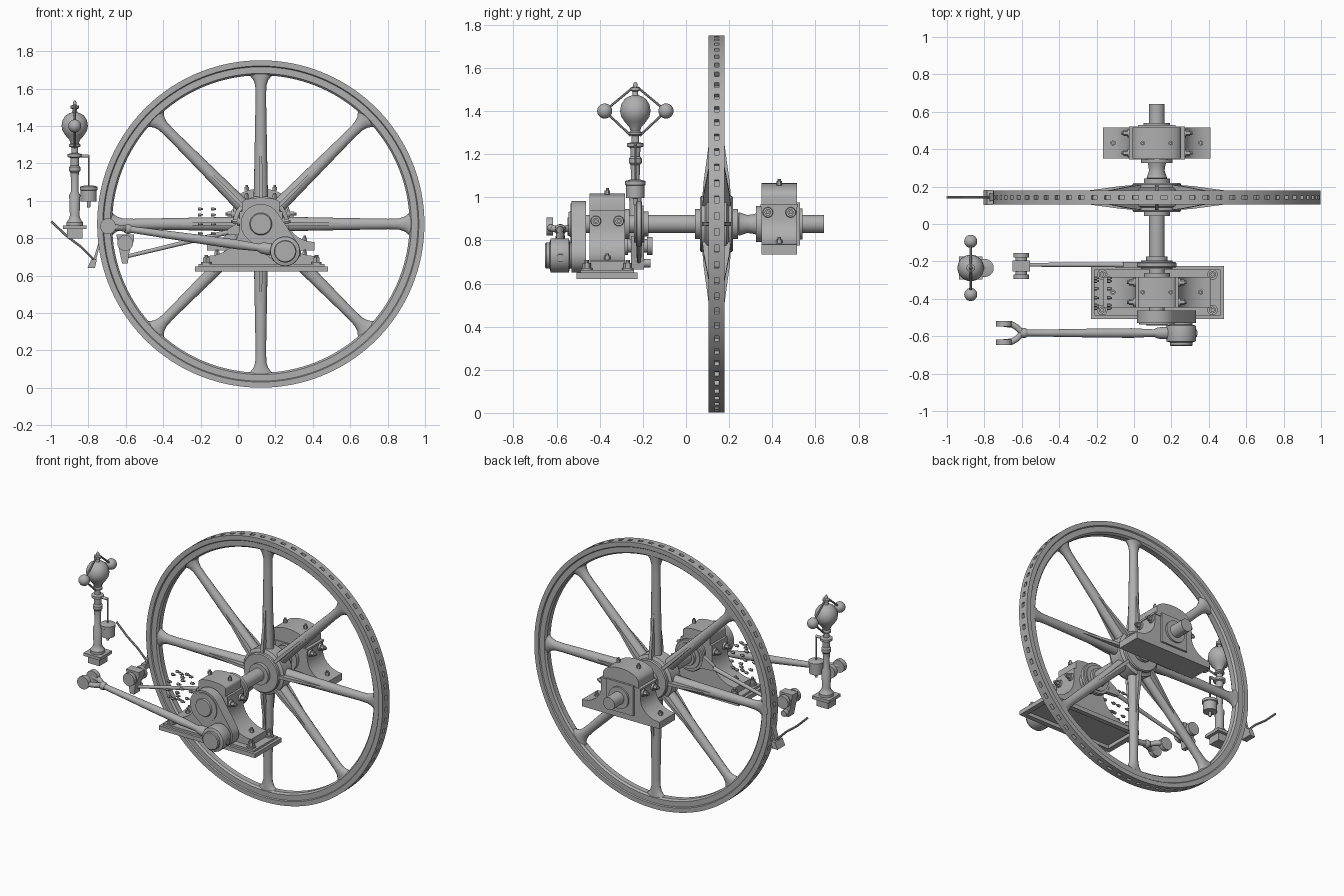
import bpy, bmesh
from math import sin, cos, pi, radians
from mathutils import Vector, Matrix
from mathutils.geometry import convex_hull_2d

cube = bpy.data.objects.get("Cube")
if cube:
    bpy.data.objects.remove(cube)

iron = bpy.data.materials.new("cast_iron_grey")
iron.use_nodes = True
GREY = (0.43, 0.43, 0.43, 1)
iron.diffuse_color = GREY
iron.node_tree.nodes["Principled BSDF"].inputs["Base Color"].default_value = GREY

X, Y, Z = Vector((1, 0, 0)), Vector((0, 1, 0)), Vector((0, 0, 1))
CX, CZ = 0.122, 0.876          # crankshaft axis
WY = 0.142                     # wheel plane


def finish(name, bm):
    bmesh.ops.recalc_face_normals(bm, faces=bm.faces)
    me = bpy.data.meshes.new(name)
    bm.to_mesh(me)
    bm.free()
    me.polygons.foreach_set("use_smooth", [True] * len(me.polygons))
    me.set_sharp_from_angle(angle=radians(35))
    me.materials.append(iron)
    ob = bpy.data.objects.new(name, me)
    bpy.context.collection.objects.link(ob)
    return ob


def loft(bm, rings, closed=False):
    """Skin a list of equal-length vertex rings."""
    n = len(rings[0])
    pairs = list(zip(rings, rings[1:])) + ([(rings[-1], rings[0])] if closed else [])
    for a, b in pairs:
        for i in range(n):
            j = (i + 1) % n
            bm.faces.new((a[i], a[j], b[j], b[i]))
    if not closed:
        bm.faces.new(rings[0])
        bm.faces.new(rings[-1])


def lathe(name, prof, at, axis=Z, n=32, closed=False):
    """Turn (radius, height) pairs round an axis through a point."""
    rot = Z.rotation_difference(axis).to_matrix()
    bm = bmesh.new()
    rings = [[bm.verts.new(Vector(at) + rot @ Vector((r * cos(2 * pi * (i + .5) / n),
              r * sin(2 * pi * (i + .5) / n), h))) for i in range(n)] for r, h in prof]
    loft(bm, rings, closed)
    return finish(name, bm)


def rod(name, p, q, r, r2=None, n=16):
    p, q = Vector(p), Vector(q)
    return lathe(name, [(r, 0), (r if r2 is None else r2, (q - p).length)], p, (q - p).normalized(), n)


def prism(name, pts, y0, y1):
    """Extrude an x-z outline along y."""
    bm = bmesh.new()
    loft(bm, [[bm.verts.new((x, y, z)) for x, z in pts] for y in (y0, y1)])
    return finish(name, bm)


def web(name, circles, y0, y1):
    """Plate wrapped round circles given as (x, z, radius)."""
    pts = [Vector((x + r * cos(pi * i / 20), z + r * sin(pi * i / 20)))
           for x, z, r in circles for i in range(40)]
    return prism(name, [tuple(pts[i]) for i in convex_hull_2d(pts)], y0, y1)


def box(name, lo, hi):
    (x0, y0, z0), (x1, y1, z1) = lo, hi
    return prism(name, [(x0, z0), (x1, z0), (x1, z1), (x0, z1)], y0, y1)


def ball(name, at, r):
    bm = bmesh.new()
    bmesh.ops.create_uvsphere(bm, u_segments=24, v_segments=14, radius=r, matrix=Matrix.Translation(at))
    return finish(name, bm)


def bolt(name, at, axis, r=0.014, h=0.03):
    """Hex nut with a stud end."""
    at = Vector(at)
    rod(name + "_nut", at, at + axis * h * .65, r, n=6)
    rod(name + "_stud", at, at + axis * h, r * .55, n=10)


# Flywheel rim with square barring pockets round the outside
rim_prof = [(.875, -.037), (.875, -.013), (.875, .013), (.875, .037), (.845, .037), (.84, .03),
            (.805, .03), (.795, .018), (.795, -.018), (.805, -.03), (.84, -.03), (.845, -.037)]
rim = lathe("flywheel_rim", rim_prof, (CX, WY, CZ), Y, 144, True)
bm = bmesh.new()
bm.from_mesh(rim.data)
bm.faces.ensure_lookup_table()
pockets = [f for f in bm.faces[144:288] if f.index % 2 == 0]
bmesh.ops.inset_individual(bm, faces=pockets, thickness=.004, depth=0)
for v in bmesh.ops.extrude_discrete_faces(bm, faces=pockets)["faces"]:
    for vert in v.verts:
        vert.co -= v.normal * .022
bm.to_mesh(rim.data)
bm.free()
rim.data.set_sharp_from_angle(angle=radians(35))

# Spokes flaring into the rim, each with a thin tapering rib near the hub
spoke_prof = [(.08, .04, .036), (.3, .035, .032), (.68, .028, .026), (.74, .03, .026),
              (.77, .04, .027), (.79, .056, .028), (.806, .085, .028)]
rib_prof = [(.08, .01, .07), (.2, .01, .06), (.3, .008, .046), (.42, .006, .03)]
for k in range(8):
    u = Vector((cos(k * pi / 4), 0, sin(k * pi / 4)))
    t = Vector((-u.z, 0, u.x))
    for part, prof in (("spoke", spoke_prof), ("spoke_rib", rib_prof)):
        bm = bmesh.new()
        n = 16 if part == "spoke" else 4
        off = 0 if n == 16 else .5
        s = 1 if n == 16 else 2 ** .5
        loft(bm, [[bm.verts.new(Vector((CX, WY, CZ)) + u * r
             + t * a * s * cos(2 * pi * (i + off) / n) + Y * b * s * sin(2 * pi * (i + off) / n))
             for i in range(n)] for r, a, b in prof])
        finish(part, bm)

# Hub, shaft and collars, turned along y
lathe("flywheel_hub", [(.07, -.1), (.07, -.077), (.125, -.077), (.13, -.07), (.13, -.054), (.15, -.045),
      (.15, .045), (.13, .054), (.13, .07), (.125, .077), (.07, .077), (.07, .1)], (CX, WY, CZ), Y, 48)
lathe("crankshaft", [(.042, -.5), (.042, -.02), (.042, .24), (.055, .245), (.042, .285), (.045, .31),
      (.05, .33), (.042, .35), (.042, .641)], (CX, 0, CZ), Y)
for y0, y1, r in ((-.285, -.262, .07), (-.2, -.175, .058), (.325, .352, .085), (.51, .54, .072)):
    rod("shaft_collar", (CX, y0, CZ), (CX, y1, CZ), r, n=32)
box("bearing_end_plate", (CX - .1, .51, CZ - .1), (CX + .1, .528, CZ + .1))


# Pedestal bearings with concave feet and domed caps
def bearing(name, y0, y1, foot, half, shoulder, top, dome, nut_z):
    fw = .287
    side = [(fw, foot), (fw, foot + .045)]
    for i in range(1, 10):
        a = i * pi / 18
        side.append((fw - (fw - half) * sin(a), shoulder - (shoulder - foot - .045) * cos(a)))
    side.append((half, top - dome - .05))
    side.append((half - .015, top - dome - .05))
    side += [((half - .015) * cos(i * pi / 16), top - dome + dome * sin(i * pi / 16)) for i in range(8)]
    pts = [(CX + x, z) for x, z in side] + [(CX, top)] + [(CX - x, z) for x, z in reversed(side)]
    prism(name, pts, y0, y1)
    ym = (y0 + y1) / 2
    for s in (-1, 1):
        for y in (ym - .053, ym + .053):
            lathe(name + "_boss", [(.026, -.01), (.022, .012)], (CX + s * half, y, nut_z), X * s)
            bolt(name + "_side", (CX + s * (half + .01), y, nut_z), X * s, .016, .035)
        bolt(name + "_foot", (CX + s * .235, ym, foot + .05), Z, .015)
        cap_z = top - dome * .16
        bolt(name + "_cap", (CX + s * .075, ym, cap_z), Z, .013, .03)


bearing("rear_bearing", .35, .515, .735, .145, .9, 1.065, .06, .93)
bearing("front_bearing", -.447, -.283, .66, .115, .86, 1.017, .025, .89)
box("rear_bearing_joint", (CX - .15, .345, .955), (CX + .15, .52, .968))

# Sole plate: top slab over an open frame
box("sole_plate", (-.21, -.49, .645), (.462, -.242, .663))
for x0, x1, y0, y1 in ((-.23, .48, -.507, -.475), (-.23, .48, -.257, -.225),
                       (-.23, -.195, -.507, -.225), (.445, .48, -.507, -.225)):
    box("sole_frame", (x0, y0, .622), (x1, y1, .65))
for x in (-.17, .42):
    for y in (-.46, -.27):
        rod("hold_down_washer", (x, y, .66), (x, y, .672), .028)
        bolt("hold_down", (x, y, .67), Z, .019, .04)

# Crank, crank pin and connecting rod
PX, PZ, RY = .252, .73, -.583
FX, FZ = -.695, .864
web("crank_web", [(CX, CZ, .107), (PX, PZ, .08)], -.53, -.463)
lathe("crank_boss", [(.095, 0), (.095, .008), (.06, .008), (.055, .016)], (CX, -.528, CZ), -Y)
lathe("connecting_rod_big_end", [(.055, -.07), (.06, -.065), (.06, -.05), (.078, -.045), (.08, -.035), (.08, .035),
      (.078, .04), (.06, .045), (.06, .06)], (PX, RY, PZ), Y)
rod("crank_pin", (PX, -.5, PZ), (PX, -.645, PZ), .026)
d = Vector((PX - FX, 0, PZ - FZ)).normalized()
start = Vector((FX, RY, FZ)) + d * .09
lathe("connecting_rod", [(.018, 0), (.018, .06), (.024, .4), (.026, .6), (.02, .72), (.03, .74), (.034, .79)],
      start, d, 20)
rod("strap_bolt", Vector((PX, RY, PZ)) + d * .06, Vector((PX, RY, PZ)) + d * .085, .02, n=6)
lathe("fork_neck", [(.02, 0), (.026, .01), (.026, .025), (.02, .035)], start, d, 20)
for s in (-1, 1):
    path = [start + d * .01, start - d * .02 + Y * s * .03, start - d * .045 + Y * s * .045,
            Vector((FX, RY + s * .048, FZ))]
    for a, b in zip(path, path[1:]):
        rod("fork_arm", a, b, .016)
        ball("fork_bend", a, .016)
    rod("fork_eye", (FX, RY + s * .034, FZ), (FX, RY + s * .064, FZ), .042, n=32)

# Eccentric with its rod running to the rocker
EY, EX, EZ = -.218, -.605, .7
rod("eccentric_sheave", (CX, -.24, CZ), (CX, -.196, CZ), .085, n=40)
lathe("eccentric_strap", [(.1, -.015), (.105, -.01), (.105, .01), (.1, .015)], (CX, EY, CZ), Y, 40)
web("eccentric_strap_arm", [(CX, CZ, .07), (-.04, .837, .018)], EY - .014, EY + .014)
rod("eccentric_rod", (-.03, EY, .838), (EX, EY, EZ), .014, .01)
lathe("rocker_boss", [(.042, -.07), (.042, -.045), (.032, -.045), (.032, .045), (.042, .045), (.042, .07)],
      (-.603, -.225, .775), Y)
prism("rocker_head", [(-.65, .82), (-.555, .82), (-.555, .79), (-.58, .73), (-.59, .665),
                      (-.62, .665), (-.64, .76)], -.255, -.195)
rod("rocker_pin", (EX, -.25, EZ - .005), (EX, -.165, EZ - .005), .02)

# Ring of loose cover studs
for i in range(10):
    a = 2 * pi * i / 10
    for x in (-.215, -.145):
        bolt("cover_stud", (x, -.37 + .08 * cos(a), .875 + .085 * sin(a)), X, .009, .028)

# Governor: base, column, pear-shaped body, spindle, fly balls
GX, GY = -.873, -.235
box("governor_base", (GX - .042, GY - .042, .798), (GX + .042, GY + .042, .85))
box("governor_flange", (GX - .062, GY - .062, .848), (GX + .062, GY + .062, .868))
lathe("governor_column", [(.045, .866), (.045, .885), (.032, .9), (.026, .92), (.03, 1.03), (.019, 1.05), (.022, 1.15),
      (.03, 1.16), (.03, 1.18), (.022, 1.19), (.024, 1.23), (.038, 1.235), (.038, 1.25), (.018, 1.255),
      (.018, 1.285), (.03, 1.29), (.03, 1.3), (.02, 1.31)], (GX, GY, 0))
lathe("governor_body", [(.02, 1.3), (.028, 1.325), (.05, 1.35), (.066, 1.375), (.071, 1.4), (.066, 1.43),
      (.05, 1.455), (.03, 1.468), (.014, 1.473), (.012, 1.49), (.022, 1.495), (.022, 1.508), (.01, 1.512),
      (.01, 1.525), (.004, 1.535)], (GX, GY, 0))
rod("governor_top_yoke", (GX - .022, GY, 1.503), (GX + .022, GY, 1.503), .008)
for s in (-1, 1):
    by = GY + s * .142
    ball("governor_ball", (GX, by, 1.4), .035)
    rod("upper_arm", (GX, GY + s * .01, 1.51), (GX, by, 1.4), .006, n=8)
    rod("lower_arm", (GX, GY + s * .02, 1.285), (GX, by, 1.4), .006, n=8)

# Dashpot hanging from the governor arm
DX = -.798
rod("dashpot_arm", (GX, GY, 1.24), (DX, GY, 1.24), .009)
rod("dashpot_link", (DX, GY, 1.245), (DX, GY, 1.06), .005, n=8)
lathe("dashpot", [(.008, .965), (.01, .995), (.043, .997), (.043, 1.055), (.048, 1.058), (.048, 1.075),
                  (.02, 1.083)], (DX, GY, 0))

# Barring lever and its bracket beside the rim
lever = [(-.998, .89), (-.92, .815), (-.84, .755), (-.77, .685)]
for (x0, z0), (x1, z1) in zip(lever, lever[1:]):
    rod("barring_lever", (x0, WY, z0), (x1, WY, z1), .007, n=8)
prism("lever_foot", [(-.805, .64), (-.765, .64), (-.755, .685), (-.785, .685)], WY - .04, WY + .04)
prism("lever_pawl", [(-.775, .68), (-.76, .68), (-.735, .775), (-.745, .78)], WY - .02, WY + .02)
